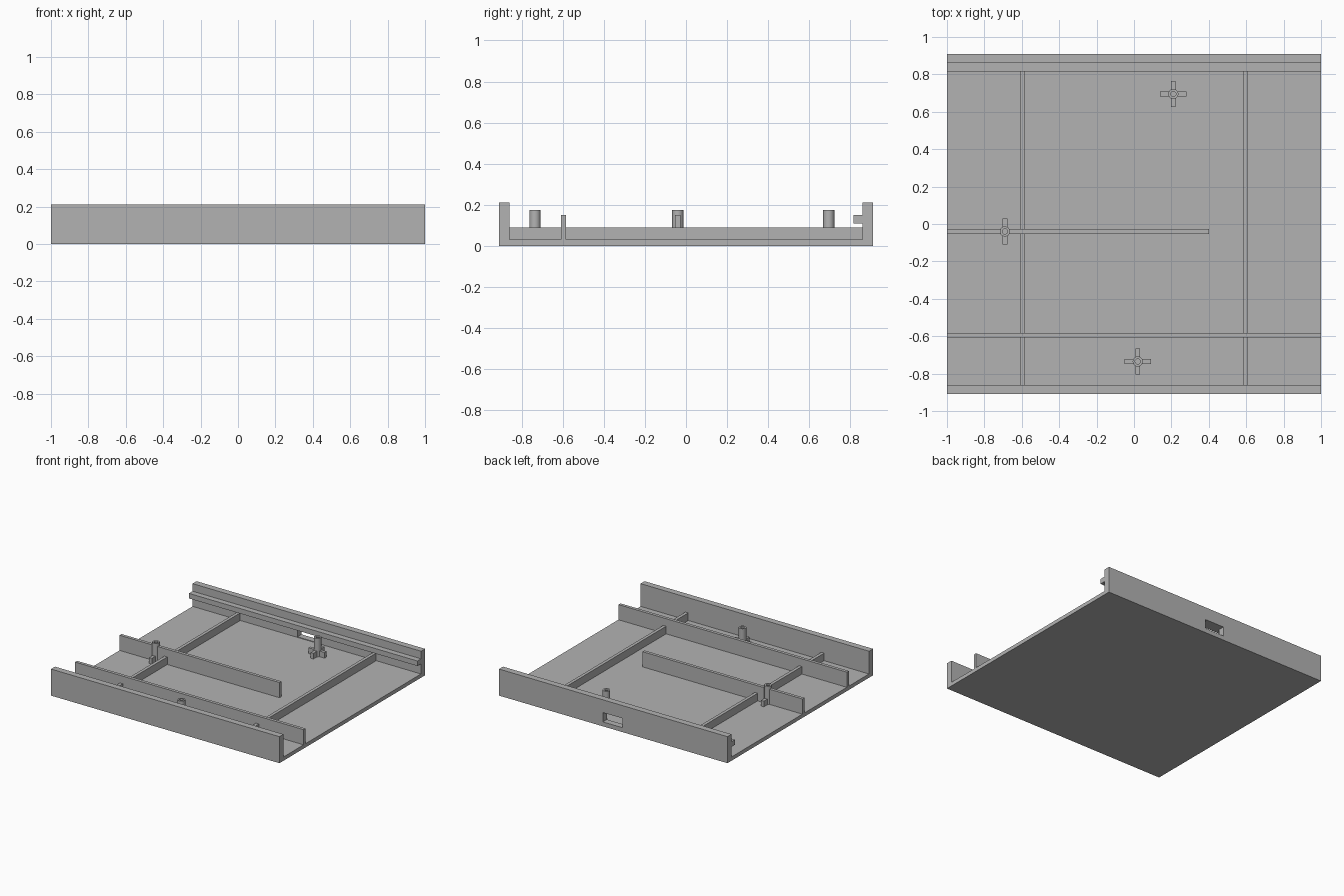
import bpy, bmesh
from mathutils import Matrix, Vector

cube = bpy.data.objects.get("Cube")
if cube:
    bpy.data.objects.remove(cube, do_unlink=True)

GREY = (0.45, 0.45, 0.45, 1)
grey = bpy.data.materials.new("plain grey")
grey.use_nodes = True
grey.diffuse_color = GREY
grey.node_tree.nodes["Principled BSDF"].inputs["Base Color"].default_value = GREY

FLOOR = 0.03
RIB = 0.025


def finish(name, bm):
    bmesh.ops.recalc_face_normals(bm, faces=bm.faces)
    mesh = bpy.data.meshes.new(name)
    bm.to_mesh(mesh)
    bm.free()
    mesh.materials.append(grey)
    obj = bpy.data.objects.new(name, mesh)
    bpy.context.scene.collection.objects.link(obj)
    return obj


def box(name, low, high):
    low, high = Vector(low), Vector(high)
    bm = bmesh.new()
    bmesh.ops.create_cube(bm, size=1, matrix=Matrix.Translation((low + high) / 2)
                          @ Matrix.Diagonal((high - low).to_4d()))
    return finish(name, bm)


def cylinder(name, x, y, radius, bottom, top):
    bm = bmesh.new()
    bmesh.ops.create_cone(bm, cap_ends=True, segments=32, radius1=radius, radius2=radius,
                          depth=top - bottom,
                          matrix=Matrix.Translation((x, y, (bottom + top) / 2)))
    return finish(name, bm)


def cut(obj, cutter):
    mod = obj.modifiers.new("cut", "BOOLEAN")
    mod.operation = "DIFFERENCE"
    mod.solver = "EXACT"
    mod.object = cutter
    cutter.hide_render = True
    cutter.hide_viewport = True


# Tray: floor, both walls, front rib and back ledge in one extruded section (y, z)
section = [(-0.91, 0), (0.91, 0), (0.91, 0.21), (0.86, 0.21), (0.86, 0.15),
           (0.815, 0.15), (0.815, 0.11), (0.86, 0.11), (0.86, FLOOR),
           (-0.583, FLOOR), (-0.583, 0.15), (-0.608, 0.15), (-0.608, FLOOR),
           (-0.86, FLOOR), (-0.86, 0.21), (-0.91, 0.21)]
bm = bmesh.new()
face = bm.faces.new([bm.verts.new((-1, y, z)) for y, z in section])
result = bmesh.ops.extrude_face_region(bm, geom=[face])
bmesh.ops.translate(bm, vec=(2, 0, 0),
                    verts=[v for v in result["geom"] if isinstance(v, bmesh.types.BMVert)])
tray = finish("tray", bm)

# Opening in the back wall
cut(tray, box("back_opening_cutter", (-0.08, 0.84, 0.035), (0.09, 0.95, 0.109)))

# Low ribs running front to back
for side, x in (("right", -0.595), ("left", 0.595)):
    box(side + "_cross_rib", (x - RIB / 2, -0.86, FLOOR), (x + RIB / 2, 0.86, 0.09))

# Tall rib that stops short of the left side
centre_rib = box("centre_rib", (-1, -0.04 - RIB / 2, FLOOR), (0.4, -0.04 + RIB / 2, 0.15))

# Hollow screw posts, each with a cross of short braces
for name, x, y in (("back", 0.21, 0.695), ("right", -0.69, -0.04), ("front", 0.02, -0.735)):
    post = cylinder(name + "_post", x, y, 0.027, FLOOR, 0.175)
    hole = cylinder(name + "_hole_cutter", x, y, 0.014, 0.09, 0.2)
    cut(post, hole)
    if name == "right":
        cut(centre_rib, hole)
    for axis, dx, dy in (("x", 0.07, RIB / 2), ("y", RIB / 2, 0.07)):
        box(f"{name}_brace_{axis}", (x - dx, y - dy, FLOOR), (x + dx, y + dy, 0.075))
    bpy.ops.object.select_all(action="DESELECT")
    post.select_set(True)
    bpy.context.view_layer.objects.active = post
    bpy.ops.object.shade_smooth_by_angle()
